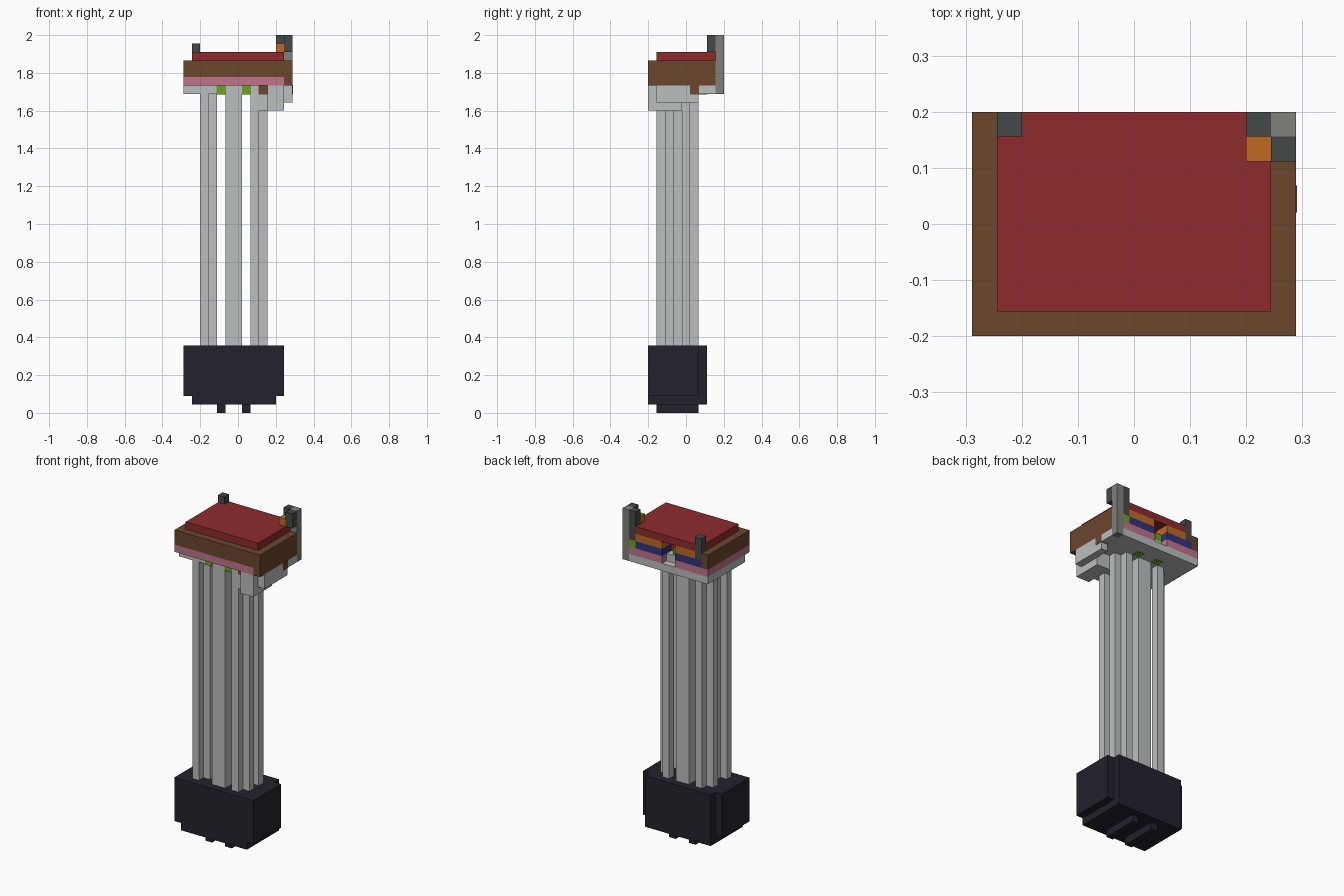
import bpy, bmesh
from mathutils import Matrix, Vector

cube = bpy.data.objects.get("Cube")
if cube:
    bpy.data.objects.remove(cube, do_unlink=True)

UNIT = 2 / 45                      # edge of one block
ORIGIN = Vector((-6.5, -4.5, 0))   # centres the 13 x 9 block footprint


def linear(c):
    c /= 255
    return c / 12.92 if c <= 0.04045 else ((c + 0.055) / 1.055) ** 2.4


def material(name, hex_code):
    rgb = [linear(c) for c in bytes.fromhex(hex_code)]
    m = bpy.data.materials.new(name)
    m.use_nodes = True
    m.diffuse_color = (*rgb, 1)
    bsdf = m.node_tree.nodes["Principled BSDF"]
    bsdf.inputs["Base Color"].default_value = (*rgb, 1)
    return m


light = material("light grey", "BBBFBF")
grey = material("stone grey", "80807B")
dark = material("dark slate", "434948")
navy = material("midnight", "22222D")
brown = material("brown", "6B462C")
red = material("red", "8F2B2D")
pink = material("pink", "C0748A")
orange = material("orange", "C06A22")
green = material("green", "6AA51F")
blue = material("blue", "32327F")


def blocks(name, mat, *boxes, grow=0):
    """One object from boxes, each given as x, y, z start and x, y, z size in blocks."""
    bm = bmesh.new()
    for x, y, z, w, d, h in boxes:
        size = Vector((w, d, h))
        centre = (Vector((x, y, z)) + size / 2 + ORIGIN) * UNIT
        size = size * UNIT + Vector((grow, grow, grow)) * 2
        bmesh.ops.create_cube(bm, size=1,
                              matrix=Matrix.Translation(centre) @ Matrix.Diagonal((*size, 1)))
    mesh = bpy.data.meshes.new(name)
    bm.to_mesh(mesh)
    bm.free()
    mesh.materials.append(mat)
    ob = bpy.data.objects.new(name, mesh)
    bpy.context.collection.objects.link(ob)
    return ob


# Base with a narrower back, a lower step and two runners
blocks("base", navy, (0, 0, 2, 12, 6, 6), (1, 6, 2, 10, 1, 6))
blocks("base_step", navy, (1, 0, 1, 10, 7, 1))
blocks("base_runners", navy, *[(x, 1, 0, 1, 5, 1) for x in (4, 7)])

# Shaft: thick core with four slim rods on each side
blocks("shaft_core", light, (5, 1, 8, 2, 5, 30))
rods = [(2, 1), (3, 2), (2, 4), (3, 5), (8, 1), (9, 2), (9, 4), (8, 5)]
for n, (x, y) in enumerate(rods):
    blocks(f"shaft_rod_{n + 1}", light, (x, y, 8, 1, 1, 30))

# Platform, side grip and drips showing through the platform
blocks("platform", light, (0, 1, 38, 12, 8, 1), (12, 1, 38, 1, 7, 1))
blocks("grip", light, (10, 0, 36, 2, 1, 3), (9, 1, 36, 3, 3, 2), (12, 1, 37, 1, 5, 1))
blocks("green_drips", green, *[(x, y, 38, 1, 1, 1) for x, y in ((4, 1), (7, 1), (7, 6), (4, 6))],
       grow=0.002)
blocks("brown_drips", brown, (9, 1, 38, 1, 1, 1), (12, 5, 38, 1, 1, 1), grow=0.002)

# Pink layer, open at the middle of the back
blocks("pink_layer", pink, (0, 0, 39, 12, 7, 1), (0, 7, 39, 5, 2, 1), (7, 7, 39, 5, 2, 1))

# Brown frame round the front and sides
blocks("frame", brown, (0, 0, 40, 12, 1, 2), (0, 1, 40, 1, 8, 2), (12, 0, 39, 1, 8, 3))

# Red lid and the core beneath it
blocks("lid", red, (2, 1, 42, 9, 8, 1), (1, 1, 42, 1, 7, 1), (11, 1, 42, 1, 7, 1))
blocks("lid_core", red, (1, 1, 40, 11, 6, 2))

# Coloured bands at the back, either side of the opening
blocks("orange_bands", orange, (2, 7, 41, 3, 2, 1), (7, 7, 41, 4, 2, 1))
blocks("blue_bands", blue, (1, 7, 40, 4, 2, 1), (7, 7, 40, 4, 2, 1))
blocks("opening_sill", light, (5, 7, 39, 2, 1, 1))
blocks("opening_gem", green, (5, 7, 40, 1, 1, 1))
blocks("corner_gem", green, (11, 7, 40, 1, 2, 1))

# Posts at the back corners
blocks("left_post", grey, (12, 8, 38, 1, 1, 7))
blocks("left_post_clasp", dark, (11, 8, 41, 1, 1, 4), (12, 7, 43, 1, 1, 2))
blocks("left_post_ember", orange, (11, 7, 43, 1, 1, 1))
blocks("right_post", dark, (1, 8, 41, 1, 1, 3))
